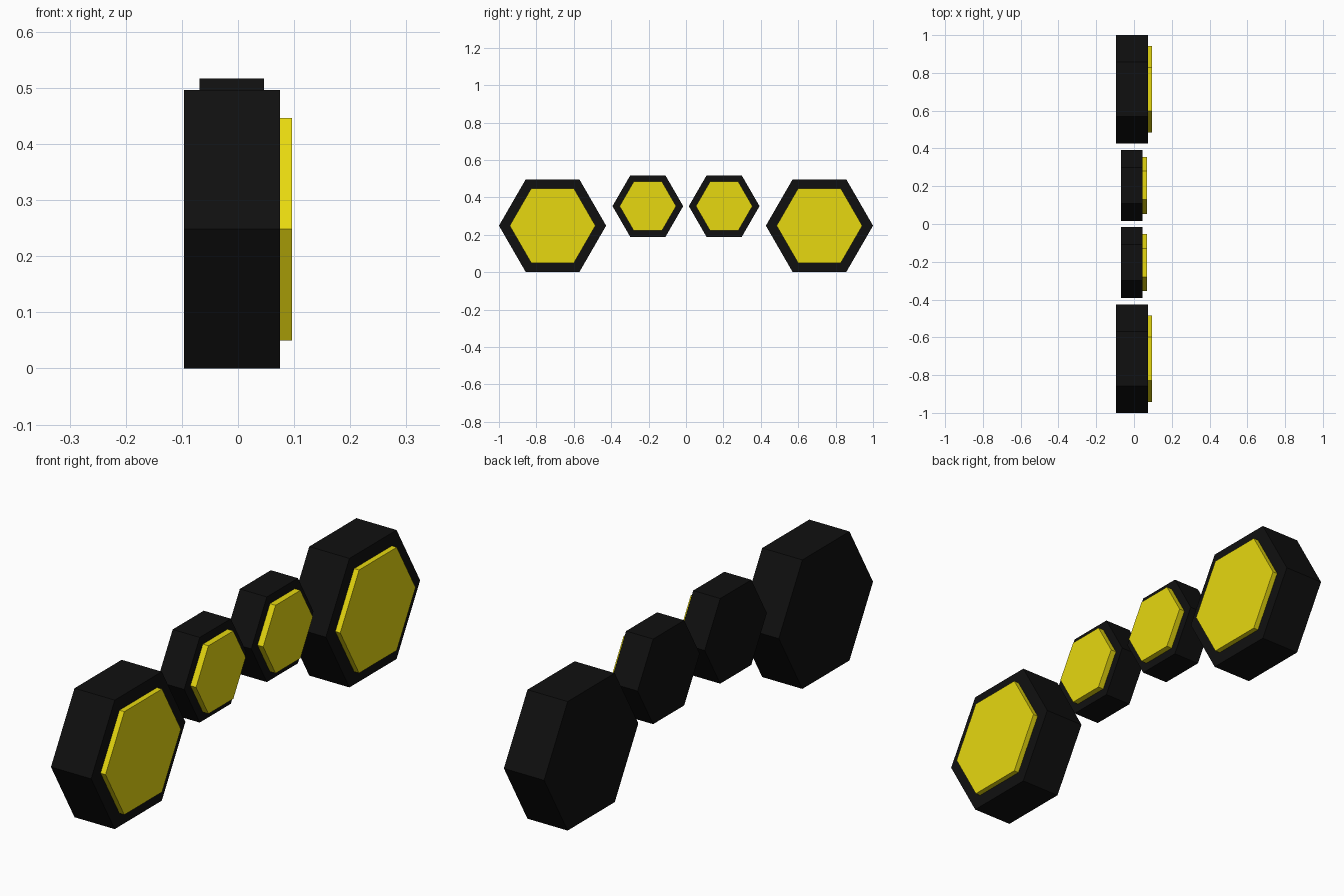
import bpy, bmesh
from math import cos, sin, pi

if "Cube" in bpy.data.objects:
    bpy.data.objects.remove(bpy.data.objects["Cube"])


def material(name, rgb):
    m = bpy.data.materials.new(name)
    m.diffuse_color = (*rgb, 1)
    m.use_nodes = True
    m.node_tree.nodes["Principled BSDF"].inputs["Base Color"].default_value = m.diffuse_color
    return m


black = material("black_housing", (0.005, 0.005, 0.005))
yellow = material("yellow_lens", (0.8, 0.69, 0.005))


def hex_prism(name, y, z, radius, x0, x1, mat):
    """Hexagonal prism along x, with corners pointing along +/-y."""
    bm = bmesh.new()
    ring = [bm.verts.new((x0, y + radius * cos(i * pi / 3), z + radius * sin(i * pi / 3)))
            for i in range(6)]
    face = bm.faces.new(ring)
    ext = bmesh.ops.extrude_face_region(bm, geom=[face], use_keep_orig=True)
    top = [v for v in ext["geom"] if isinstance(v, bmesh.types.BMVert)]
    bmesh.ops.translate(bm, verts=top, vec=(x1 - x0, 0, 0))
    bmesh.ops.recalc_face_normals(bm, faces=bm.faces)
    mesh = bpy.data.meshes.new(name)
    bm.to_mesh(mesh)
    bm.free()
    mesh.materials.append(mat)
    obj = bpy.data.objects.new(name, mesh)
    bpy.context.collection.objects.link(obj)
    return obj


for side, s in (("left", -1), ("right", 1)):
    # Large outer lamps
    hex_prism(f"outer_housing_{side}", s * 0.7135, 0.2485, 0.2865, -0.096, 0.075, black)
    hex_prism(f"outer_lens_{side}", s * 0.7135, 0.2485, 0.229, 0.075, 0.096, yellow)
    # Small inner lamps
    hex_prism(f"inner_housing_{side}", s * 0.204, 0.353, 0.189, -0.069, 0.046, black)
    hex_prism(f"inner_lens_{side}", s * 0.204, 0.353, 0.151, 0.046, 0.07, yellow)
